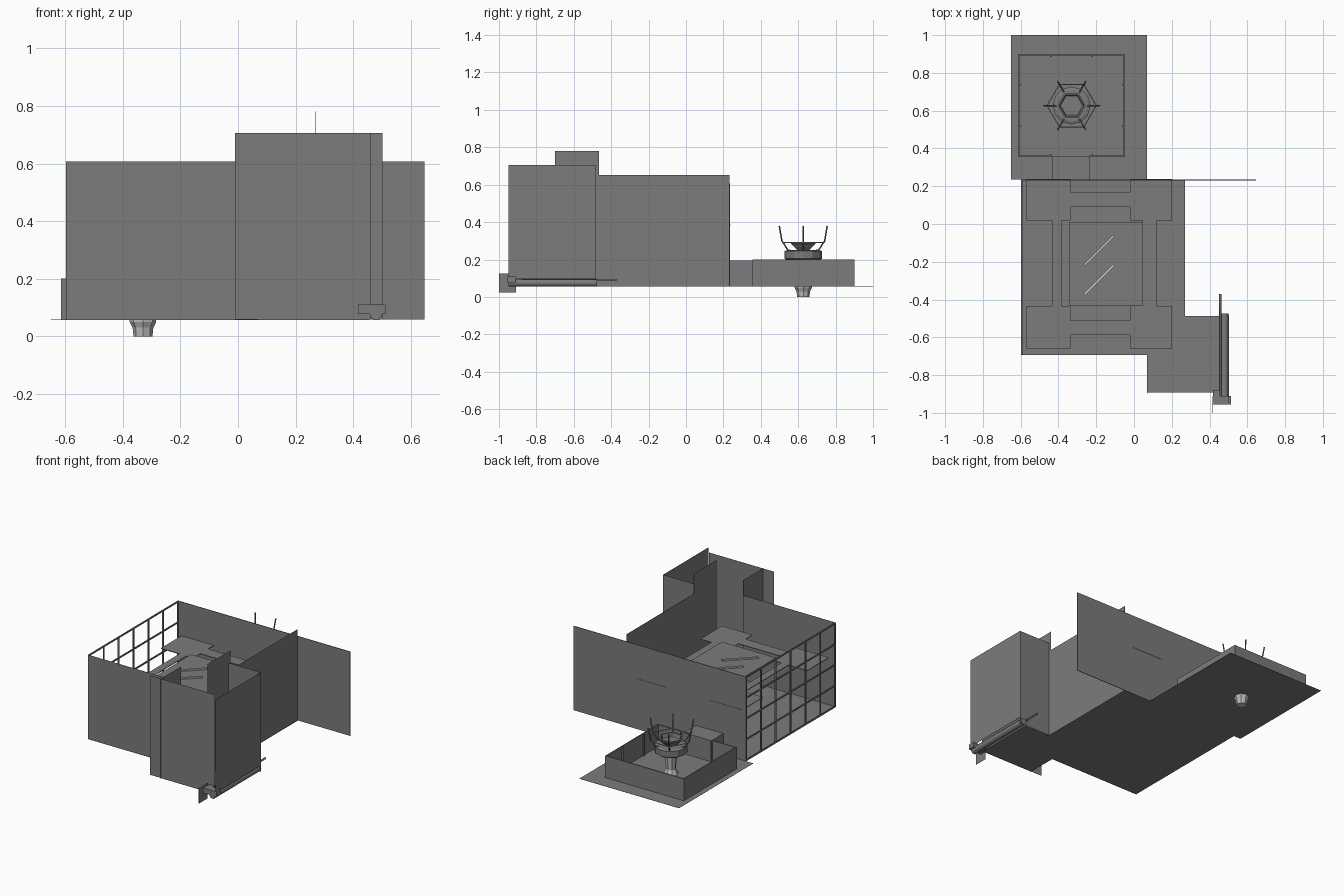
import bpy, bmesh, math
from mathutils import Vector

old = bpy.data.objects.get("Cube")
if old:
    bpy.data.objects.remove(old, do_unlink=True)


def material(name, value):
    mat = bpy.data.materials.new(name)
    mat.use_nodes = True
    colour = (value, value, value, 1)
    mat.diffuse_color = colour
    bsdf = mat.node_tree.nodes["Principled BSDF"]
    bsdf.inputs["Base Color"].default_value = colour
    bsdf.inputs["Roughness"].default_value = 0.9
    return mat


grey = material("plain grey", 0.2)
light = material("light grey", 0.5)

T = 0.001          # sheet thickness
FLOOR = 0.058      # floor level
FX, FY = -0.33, 0.627   # fountain centre


def finish(name, bm, mat=grey):
    bmesh.ops.recalc_face_normals(bm, faces=bm.faces)
    mesh = bpy.data.meshes.new(name)
    bm.to_mesh(mesh)
    bm.free()
    mesh.materials.append(mat)
    ob = bpy.data.objects.new(name, mesh)
    bpy.context.collection.objects.link(ob)
    return ob


def box(name, x0, x1, y0, y1, z0, z1, mat=grey):
    bm = bmesh.new()
    bmesh.ops.create_cube(bm, size=1)
    for v in bm.verts:
        v.co = Vector(((x0 + x1) / 2 + v.co.x * (x1 - x0),
                       (y0 + y1) / 2 + v.co.y * (y1 - y0),
                       (z0 + z1) / 2 + v.co.z * (z1 - z0)))
    return finish(name, bm, mat)


def wall_x(name, x, y0, y1, top, base=FLOOR):
    return box(name, x - T / 2, x + T / 2, y0, y1, base, top)


def wall_y(name, y, x0, x1, top, base=FLOOR):
    return box(name, x0, x1, y - T / 2, y + T / 2, base, top)


def sheet(name, outline, z):
    bm = bmesh.new()
    face = bm.faces.new([bm.verts.new((x, y, z)) for x, y in outline])
    up = bmesh.ops.extrude_face_region(bm, geom=[face])["geom"]
    for v in up:
        if isinstance(v, bmesh.types.BMVert):
            v.co.z += 0.004
    return finish(name, bm)


def lathe(name, profile, sides, cx, cy, mat=grey):
    bm = bmesh.new()
    rings = [[bm.verts.new((cx + r * math.cos(k * math.tau / sides),
                            cy + r * math.sin(k * math.tau / sides), z))
              for k in range(sides)] for r, z in profile]
    for a, b in zip(rings, rings[1:]):
        for k in range(sides):
            n = (k + 1) % sides
            bm.faces.new((a[k], a[n], b[n], b[k]))
    bm.faces.new(rings[0])
    bm.faces.new(rings[-1])
    return finish(name, bm, mat)


def rod(name, points, radius, closed=False, mat=grey):
    curve = bpy.data.curves.new(name, "CURVE")
    curve.dimensions = "3D"
    curve.bevel_depth = radius
    curve.bevel_resolution = 1
    curve.use_fill_caps = True
    sp = curve.splines.new("POLY")
    sp.points.add(len(points) - 1)
    for p, co in zip(sp.points, points):
        p.co = (*co, 1)
    sp.use_cyclic_u = closed
    curve.materials.append(mat)
    ob = bpy.data.objects.new(name, curve)
    bpy.context.collection.objects.link(ob)


# Floors
box("main_floor", -0.598, 0.27, -0.693, 0.235, FLOOR - T, FLOOR)
box("patio_floor", -0.65, 0.07, 0.235, 1.0, FLOOR - T, FLOOR)
box("annex_floor", 0.07, 0.456, -0.893, -0.487, FLOOR - T, FLOOR)

# Main room walls
box("back_wall", -0.597, 0.647, 0.231, 0.235, FLOOR, 0.607)
wall_y("front_wall", -0.692, -0.597, 0.07, 0.607)
wall_x("side_wall", 0.268, -0.467, 0.232, 0.652)
wall_x("tall_partition", 0.27, -0.70, -0.465, 0.78)

# Annex walls; the outer side stops above the pipe
wall_y("annex_front", -0.892, -0.01, 0.46, 0.706)
wall_x("annex_inner_side", 0.07, -0.897, -0.69, 0.706)
wall_x("annex_outer_side", 0.502, -0.95, -0.48, 0.706, base=0.098)
wall_y("annex_back", -0.482, 0.27, 0.502, 0.706)

# Window grid on the open side
B = 0.004
COLS, ROWS = 6, 4
for i in range(COLS + 1):
    y = -0.688 + i * 0.918 / COLS
    box("window_post", -0.598, -0.59, y - B, y + B, FLOOR, 0.607)
for j in range(ROWS + 1):
    z = FLOOR + B + j * (0.607 - FLOOR - 2 * B) / ROWS
    box("window_rail", -0.598, -0.59, -0.692, 0.235, z - B, z + B)

# Raised notched platforms with linking strips
sheet("back_platform", [(-0.57, 0.237), (-0.57, 0.018), (-0.335, 0.018), (-0.335, 0.09),
                        (-0.02, 0.09), (-0.02, 0.018), (0.2, 0.018), (0.2, 0.237),
                        (-0.02, 0.237), (-0.02, 0.17), (-0.335, 0.17), (-0.335, 0.237)], 0.382)
sheet("front_platform", [(-0.57, -0.658), (-0.335, -0.658), (-0.335, -0.587), (-0.02, -0.587),
                         (-0.02, -0.658), (0.2, -0.658), (0.2, -0.435), (-0.02, -0.435),
                         (-0.02, -0.51), (-0.335, -0.51), (-0.335, -0.435), (-0.57, -0.435)], 0.382)
box("left_strip", 0.045, 0.12, -0.435, 0.018, 0.382, 0.386)
box("right_strip", -0.435, -0.385, -0.435, 0.018, 0.382, 0.386)
box("centre_panel", -0.345, 0.045, -0.435, 0.01, 0.405, 0.409)
for y in (-0.14, -0.295):
    ridge = box("diagonal_ridge", -0.11, 0.11, -0.007, 0.007, 0, 0.008, light)
    ridge.location = (-0.185, y, 0.409)
    ridge.rotation_euler.z = math.radians(45)

# Patio walls, entrance step and small posts
PX0, PX1, PY0, PY1 = -0.615, -0.047, 0.355, 0.9
W = 0.008
box("patio_right_wall", PX0, PX0 + W, PY0, PY1, FLOOR, 0.2)
box("patio_left_wall", PX1 - W, PX1, PY0, PY1, FLOOR, 0.2)
box("patio_back_wall", PX0, PX1, PY1 - W, PY1, FLOOR, 0.2)
box("patio_front_wall_right", PX0, -0.435, PY0, PY0 + W, FLOOR, 0.2)
box("patio_front_wall_left", -0.235, PX1, PY0, PY0 + W, FLOOR, 0.2)
box("entrance_step", -0.435, -0.235, 0.235, 0.36, FLOOR, 0.195)
for s in (-0.11, 0.11):
    for x in (PX0 + 0.012, PX1 - 0.012):
        box("patio_post", x - 0.004, x + 0.004, FY + s - 0.004, FY + s + 0.004, FLOOR, 0.195)
    x = FX + s
    for y in (PY0 + 0.012, PY1 - 0.012):
        box("patio_post", x - 0.004, x + 0.004, y - 0.004, y + 0.004, FLOOR, 0.195)

# Fountain: light foot through the floor, drum, and open funnel
lathe("fountain_foot", [(0.033, 0), (0.036, 0.03), (0.046, 0.05), (0.046, 0.06),
                        (0.03, 0.09), (0.04, 0.2)], 8, FX, FY, light)
lathe("fountain_drum", [(0.085, 0.195), (0.1, 0.205), (0.1, 0.245), (0.085, 0.25)], 12, FX, FY)
lathe("fountain_funnel", [(0.035, 0.248), (0.075, 0.285), (0.075, 0.293), (0.066, 0.293),
                          (0.06, 0.27)], 6, FX, FY)


def around(k, r, z):
    a = k * math.tau / 6
    return (FX + r * math.cos(a), FY + r * math.sin(a), z)


for k in range(6):
    rod("fountain_prong", [around(k, 0.08, 0.25), around(k, 0.095, 0.25), around(k, 0.12, 0.285),
                           around(k, 0.132, 0.3), around(k, 0.148, 0.38)], 0.004)
rod("fountain_hoop", [around(k, 0.13, 0.29) for k in range(6)], 0.003, closed=True, mat=light)

# Pipe, bracket and end plate at the foot of the annex
rod("drain_pipe", [(0.479, -0.95, 0.075), (0.479, -0.475, 0.075)], 0.022)
rod("thin_rod", [(0.457, -0.95, 0.092), (0.457, -0.37, 0.092)], 0.006)
box("pipe_bracket", 0.417, 0.513, -0.955, -0.91, 0.077, 0.11)
box("bracket_arm", 0.417, 0.455, -0.95, -0.88, 0.077, 0.11)
wall_x("end_plate", 0.417, -1.0, -0.91, 0.125, 0.025)
